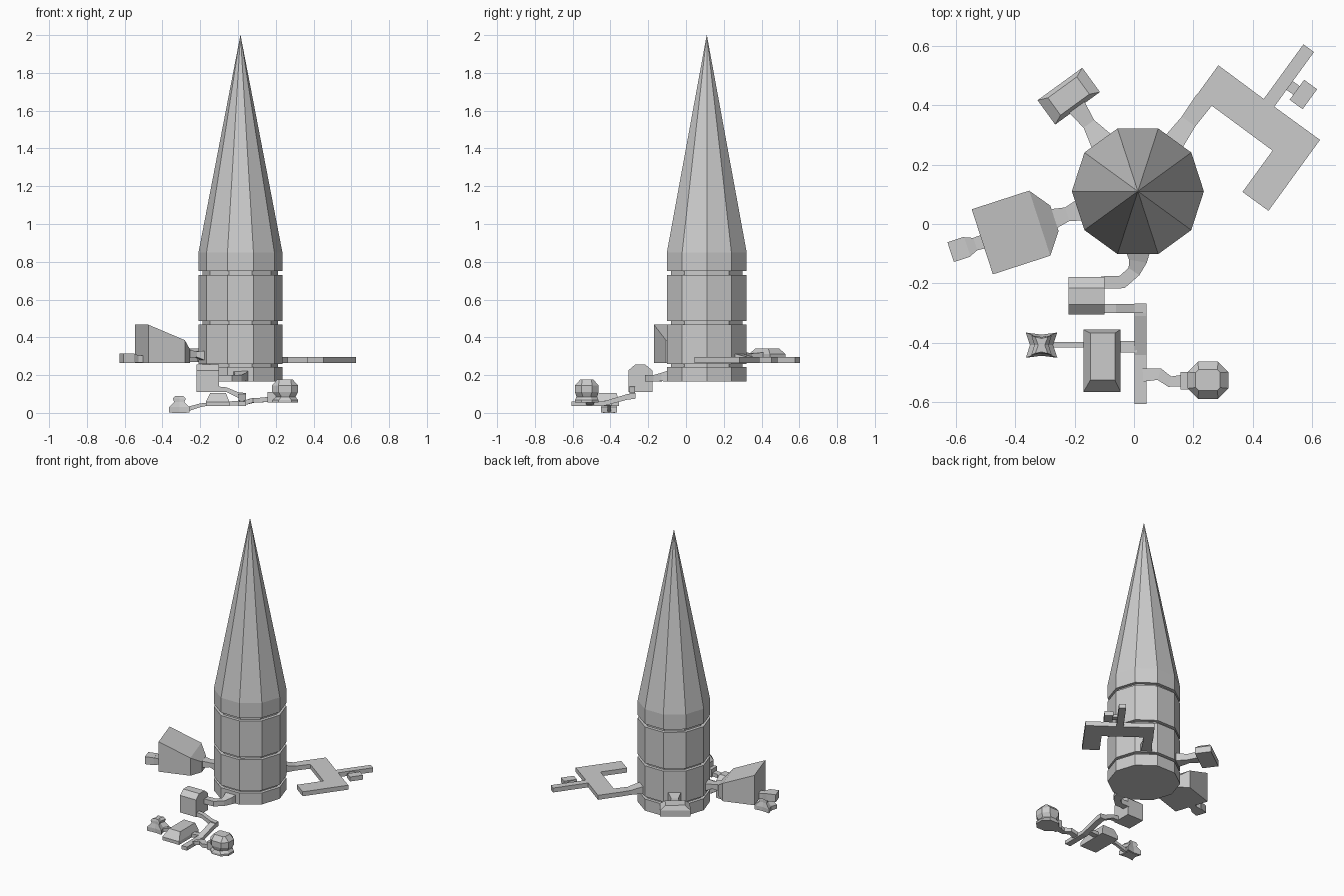
import bpy, bmesh, math
from mathutils import Matrix, Vector

CX, CY = 0.013, 0.11          # tower axis


def loft(name, rings, mat=Matrix()):
    """Skin equal-sized rings of 3D points and cap both ends."""
    bm = bmesh.new()
    vs = [[bm.verts.new(mat @ Vector(p)) for p in r] for r in rings]
    n = len(rings[0])
    for a, b in zip(vs, vs[1:]):
        for i in range(n):
            j = (i + 1) % n
            bm.faces.new((a[i], a[j], b[j], b[i]))
    bm.faces.new(vs[0][::-1])
    bm.faces.new(vs[-1])
    bmesh.ops.recalc_face_normals(bm, faces=bm.faces)
    me = bpy.data.meshes.new(name)
    bm.to_mesh(me)
    bm.free()
    ob = bpy.data.objects.new(name, me)
    bpy.context.collection.objects.link(ob)
    return ob


def prism(name, pts, z0, z1, mat=Matrix()):
    return loft(name, [[(x, y, z) for x, y in pts] for z in (z0, z1)], mat)


def rect(x0, x1, y0, y1, z):
    return [(x0, y0, z), (x1, y0, z), (x1, y1, z), (x0, y1, z)]


def stack(name, levels, mat=Matrix()):
    """Loft through rectangles (x0, x1, y0, y1, z)."""
    return loft(name, [rect(*l) for l in levels], mat)


def beam(name, path, mat=Matrix()):
    """Flat strut through (x, y, z_bottom, z_top, half_width)."""
    P = [Vector(p[:2]) for p in path]
    rings = []
    for i, (x, y, z0, z1, w) in enumerate(path):
        ds = []
        if i > 0:
            ds.append((P[i] - P[i - 1]).normalized())
        if i < len(P) - 1:
            ds.append((P[i + 1] - P[i]).normalized())
        t = sum(ds, Vector((0, 0))).normalized()
        w /= max(0.5, t.dot(ds[0]))
        sx, sy = -t.y * w, t.x * w
        rings.append([(x - sx, y - sy, z0), (x + sx, y + sy, z0),
                      (x + sx, y + sy, z1), (x - sx, y - sy, z1)])
    return loft(name, rings, mat)


def arm_frame(deg):
    return Matrix.Translation((CX, CY, 0)) @ Matrix.Rotation(math.radians(deg), 4, 'Z')


def octagon(x0, x1, y0, y1, c, z):
    return [(x0 + c, y0, z), (x1 - c, y0, z), (x1, y0 + c, z), (x1, y1 - c, z),
            (x1 - c, y1, z), (x0 + c, y1, z), (x0, y1 - c, z), (x0, y0 + c, z)]


# Ten-sided tower with recessed joints and pointed roof
R, G = 0.222, 0.20
profile = [(R, .165), (R, .243), (G, .243), (G, .26), (R, .26), (R, .468), (G, .468),
           (G, .486), (R, .486), (R, .73), (G, .73), (G, .75), (R, .75), (R, .85), (.0005, 2.0)]
loft("tower", [[(CX + r * math.cos(i * math.pi / 5), CY + r * math.sin(i * math.pi / 5), z)
                for i in range(10)] for r, z in profile])

# Right arm: flat angular plate with a side tab
m = arm_frame(54)
prism("right_plate", [(.379, .03), (.502, .03), (.5, -.16), (.727, -.16), (.727, -.204),
                      (.5, -.204), (.5, -.394), (.205, -.394), (.205, -.286),
                      (.377, -.286), (.379, -.033)], .265, .295, m)
beam("right_neck", [(.2, 0, .265, .315, .036), (.29, 0, .265, .295, .028),
                    (.38, 0, .265, .295, .032)], m)
stack("right_tab_link", [(.57, .606, -.24, -.2, .27), (.57, .606, -.24, -.2, .288)], m)
stack("right_tab", [(.549, .632, -.286, -.232, .265), (.549, .632, -.286, -.232, .295)], m)

# Rear left arm: small block with sloped top
m = arm_frame(126)
stack("rear_block", [(.345, .446, -.093, .093, .27), (.345, .446, -.093, .093, .312),
                     (.36, .432, -.06, .06, .34)], m)
beam("rear_neck", [(.2, 0, .268, .325, .042), (.28, 0, .275, .315, .022),
                   (.35, 0, .275, .32, .032)], m)

# Left arm: wedge housing with a small outer block
m = arm_frame(198)
loft("left_wedge", [[(u, -w, .265), (u, w, .265), (u, w, z), (u, -w, z)]
                    for u, w, z in ((.295, .045, .335), (.347, .115, .385), (.55, .115, .467))], m)
beam("left_neck", [(.2, 0, .275, .33, .038), (.25, 0, .295, .325, .024),
                   (.3, 0, .29, .335, .034)], m)
beam("left_outer_link", [(.54, 0, .268, .305, .024), (.575, 0, .268, .305, .022),
                         (.605, 0, .265, .315, .034)], m)
stack("left_outer_block", [(.603, .662, -.035, .035, .265), (.603, .662, -.035, .035, .315)], m)

# Front arm: curved neck and chamfered box
beam("front_neck", [(.013, -.08, .165, .23, .045), (.013, -.125, .168, .212, .03),
                    (0, -.16, .166, .2, .021), (-.04, -.195, .166, .2, .021),
                    (-.11, -.197, .166, .2, .021)])
side = [(-.305, .11), (-.305, .225), (-.27, .255), (-.215, .255), (-.178, .225), (-.178, .11)]
loft("front_box", [[(x, y, z) for y, z in side] for x in (-.22, -.1)])

# Descending strut and main bar
beam("front_cross_strut", [(-.11, -.284, .11, .14, .015), (-.06, -.284, .11, .135, .015),
                           (.0, -.284, .08, .11, .015), (.04, -.284, .075, .105, .015)])
beam("front_bar", [(.022, -.268, .075, .105, .02), (.022, -.31, .07, .1, .02),
                   (.022, -.44, .036, .06, .02), (.022, -.605, .036, .06, .02)])

# Left branch: chamfered housing, link and waisted end piece
stack("branch_left_housing", [(-.17, -.045, -.565, -.355, .036), (-.17, -.045, -.565, -.355, .058),
                              (-.147, -.064, -.525, -.367, .105)])
beam("branch_left_link", [(.01, -.413, .04, .065, .019), (-.05, -.413, .038, .06, .019)])
beam("branch_left_end_link", [(-.16, -.406, .038, .055, .01), (-.2, -.406, .03, .05, .01),
                              (-.275, -.406, .005, .03, .01)])


def waisted(x0, x1, y0, y1, nx, z):
    xm, ym = (x0 + x1) / 2, (y0 + y1) / 2
    return [(x0, y0, z), (xm, y0 + nx * .5, z), (x1, y0, z), (x1 - nx, ym, z),
            (x1, y1, z), (xm, y1 - nx * .5, z), (x0, y1, z), (x0 + nx, ym, z)]


loft("branch_left_end", [waisted(-.364, -.258, -.45, -.365, .014, .003),
                         waisted(-.364, -.258, -.45, -.365, .014, .03),
                         waisted(-.338, -.284, -.44, -.375, .01, .058),
                         waisted(-.345, -.277, -.44, -.375, .01, .075),
                         waisted(-.332, -.29, -.435, -.38, .01, .09)])
stack("branch_left_foot", [(-.35, -.272, -.44, -.375, 0), (-.35, -.272, -.44, -.375, .02)])

# Right branch: bent link and eight-sided pod
beam("branch_right_link", [(.03, -.508, .04, .065, .022), (.085, -.505, .055, .08, .019),
                           (.12, -.53, .055, .08, .017), (.165, -.527, .06, .085, .02)])
stack("branch_right_collar", [(.157, .2, -.556, -.497, .056), (.157, .2, -.556, -.497, .11)])
loft("branch_right_pod", [octagon(.18, .318, -.588, -.463, .035, .055),
                          octagon(.18, .318, -.588, -.463, .035, .068),
                          octagon(.195, .305, -.58, -.47, .035, .085),
                          octagon(.18, .318, -.588, -.463, .035, .11),
                          octagon(.18, .318, -.588, -.463, .035, .145),
                          octagon(.207, .29, -.56, -.49, .01, .176)])
